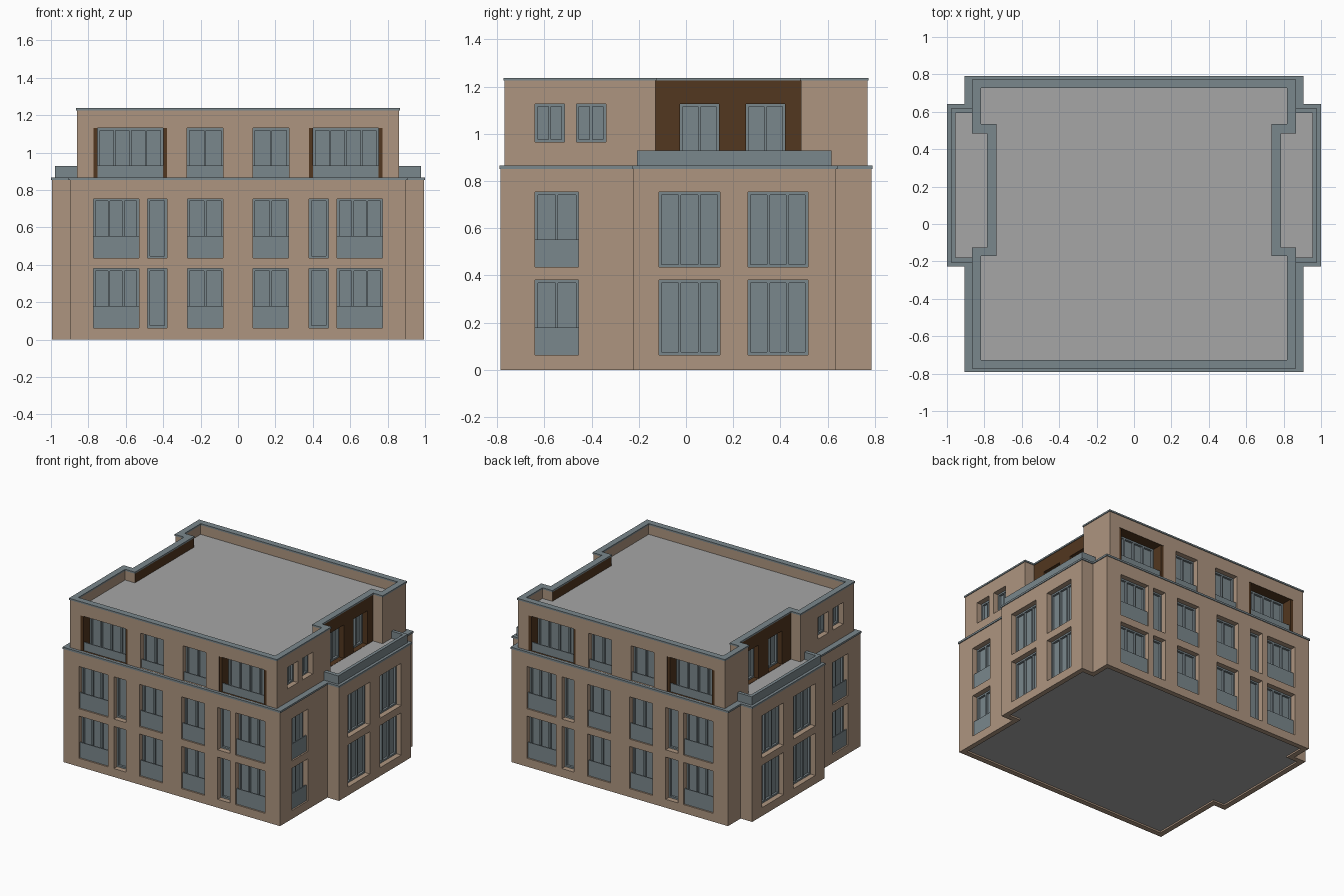
import bpy, bmesh
from mathutils import Vector

if "Cube" in bpy.data.objects:
    bpy.data.objects.remove(bpy.data.objects["Cube"])


def material(name, rgb):
    m = bpy.data.materials.new(name)
    m.diffuse_color = (*rgb, 1)
    m.use_nodes = True
    m.node_tree.nodes["Principled BSDF"].inputs["Base Color"].default_value = m.diffuse_color
    return m


TAN, SLATE, BROWN, GREY = 0, 1, 2, 3
MATS = [material("tan_render", (0.42, 0.30, 0.215)),
        material("slate_glazing", (0.195, 0.242, 0.262)),
        material("dark_timber", (0.085, 0.038, 0.014)),
        material("roof_grey", (0.38, 0.38, 0.38))]


def finish(name, bm):
    me = bpy.data.meshes.new(name)
    bm.to_mesh(me)
    bm.free()
    for m in MATS:
        me.materials.append(m)
    ob = bpy.data.objects.new(name, me)
    bpy.context.collection.objects.link(ob)
    return ob


def face(bm, pts, normal, mat):
    f = bm.faces.new([bm.verts.new(p) for p in pts])
    f.normal_update()
    if f.normal.dot(Vector(normal)) < 0:
        f.normal_flip()
    f.material_index = mat


def add_box(bm, a, b, mat):
    lo = [min(p, q) for p, q in zip(a, b)]
    hi = [max(p, q) for p, q in zip(a, b)]
    for v in bmesh.ops.create_cube(bm, size=1)["verts"]:
        v.co = [lo[i] if v.co[i] < 0 else hi[i] for i in range(3)]
        for f in v.link_faces:
            f.material_index = mat


def outline(x, y, bx, y0, y1):
    """Counter-clockwise plan with a bay (or notch) out to bx on both sides."""
    right = [(x, -y), (x, y0), (bx, y0), (bx, y1), (x, y1), (x, y)]
    return right + [(-px, py) for px, py in reversed(right)]


def edges(poly):
    return list(zip(poly, poly[1:] + poly[:1]))


def prism(name, poly, z0, z1, mat):
    bm = bmesh.new()
    for z, n in ((z0, -1), (z1, 1)):
        face(bm, [(*p, z) for p in poly], (0, 0, n), mat)
    for p, q in edges(poly):
        face(bm, [(*p, z0), (*q, z0), (*q, z1), (*p, z1)], (q[1] - p[1], p[0] - q[0], 0), mat)
    return finish(name, bm)


def ring(name, outer, inner, z0, z1, mat, notch_mat=None):
    bm = bmesh.new()
    for (p, q), (r, s) in zip(edges(outer), edges(inner)):
        n = Vector((q[1] - p[1], p[0] - q[0], 0))
        m = mat
        if notch_mat is not None and r[0] == s[0] and abs(r[0]) < 0.78:
            m = notch_mat
        face(bm, [(*p, z0), (*q, z0), (*q, z1), (*p, z1)], n, mat)
        face(bm, [(*r, z0), (*s, z0), (*s, z1), (*r, z1)], -n, m)
        for z, up in ((z0, -1), (z1, 1)):
            face(bm, [(*p, z), (*q, z), (*s, z), (*r, z)], (0, 0, up), mat)
    return finish(name, bm)


def walls(name, poly, z0, z1, front, side):
    """Wall faces with recessed windows. Opening: a0, a1, z0, z1, rail, bars, depth, timber."""
    bm, fr = bmesh.new(), bmesh.new()
    for p, q in edges(poly):
        along_x = p[1] == q[1]
        i = 0 if along_x else 1
        lo, hi = sorted((p[i], q[i]))
        n = Vector((q[1] - p[1], p[0] - q[0], 0)).normalized()
        u = Vector((1, 0, 0)) if along_x else Vector((0, 1, 0))
        base = Vector((0, p[1], 0)) if along_x else Vector((p[0], 0, 0))

        def P(a, d, z):
            return base + u * a - n * d + Vector((0, 0, z))

        ops = [o for o in (front if along_x else side) if o[0] > lo and o[1] < hi]
        wall_mat = BROWN if not along_x and abs(p[0]) < 0.8 else TAN
        aa = sorted({lo, hi, *[v for o in ops for v in o[:2]]})
        zz = sorted({z0, z1, *[v for o in ops for v in o[2:4]]})
        for a, b in zip(aa, aa[1:]):
            for c, d in zip(zz, zz[1:]):
                am, zm = (a + b) / 2, (c + d) / 2
                if not any(o[0] < am < o[1] and o[2] < zm < o[3] for o in ops):
                    face(bm, [P(a, 0, c), P(b, 0, c), P(b, 0, d), P(a, 0, d)], n, wall_mat)
        for a, b, c, d, rail, bars, dep, timber in ops:
            m = BROWN if timber else wall_mat
            # reveals and glass
            for e, s in ((a, 1), (b, -1)):
                face(bm, [P(e, 0, c), P(e, dep, c), P(e, dep, d), P(e, 0, d)], u * s, m)
            for e, s in ((c, 1), (d, -1)):
                face(bm, [P(a, 0, e), P(b, 0, e), P(b, dep, e), P(a, dep, e)], (0, 0, s), m)
            face(bm, [P(a, dep, c), P(b, dep, c), P(b, dep, d), P(a, dep, d)], n, SLATE)
            if timber:  # timber jamb linings
                for e, f in ((a, a + 0.022), (b - 0.022, b)):
                    add_box(fr, P(e, 0.004, c), P(f, dep, d), BROWN)
                a, b = a + 0.022, b - 0.022
            # frame, mullions and balustrade panel
            w, t = 0.012, dep - 0.016
            for k in range(bars + 2):
                e = a + (b - a - w) * k / (bars + 1)
                add_box(fr, P(e, t, c), P(e + w, dep, d), SLATE)
            for e in (c, d - w):
                add_box(fr, P(a, t, e), P(b, dep, e + w), SLATE)
            if rail:
                add_box(fr, P(a, 0.012, c), P(b, 0.02, rail), SLATE)
    finish(name, bm)
    finish(name + "_window_frames", fr)


def mirrored(ops):
    return ops + [(-o[1], -o[0], *o[2:]) for o in ops]


# Lower two storeys
D = 0.055
low_front, low_side = [], []
for z0, z1, rail in ((0.063, 0.38, 0.18), (0.435, 0.753, 0.553)):
    low_front += [(0.53, 0.773, z0, z1, rail, 2, D, False),
                  (0.38, 0.483, z0, z1, 0, 0, D, False),
                  (0.08, 0.27, z0, z1, rail, 1, D, False)]
    low_side += [(-0.64, -0.455, z0, z1, rail, 1, D, False),
                 (-0.115, 0.145, z0, z1, 0, 2, D, False),
                 (0.262, 0.517, z0, z1, 0, 2, D, False)]
lower = outline(0.899, 0.785, 0.995, -0.222, 0.635)
walls("lower_walls", lower, 0, 0.854, mirrored(low_front), low_side)

# Ground slab with wall rim
base_in = outline(0.86, 0.745, 0.955, -0.182, 0.595)
ring("wall_footing", outline(0.897, 0.783, 0.993, -0.22, 0.633), base_in, 0, 0.02, TAN)
prism("ground_slab", base_in, 0.012, 0.022, GREY)

# Cornice over lower storeys
prism("cornice", outline(0.905, 0.79, 1.0, -0.227, 0.641), 0.852, 0.866, SLATE)

# Set-back top storey
up_front = [(0.38, 0.773, 0.867, 1.13, 0.93, 3, 0.1, True),
            (0.08, 0.272, 0.867, 1.13, 0.93, 1, D, False)]
up_side = [(-0.64, -0.515, 0.965, 1.127, 0, 1, D, False),
           (-0.465, -0.34, 0.965, 1.127, 0, 1, D, False),
           (-0.025, 0.14, 0.876, 1.127, 0, 1, D, False),
           (0.255, 0.42, 0.876, 1.127, 0, 1, D, False)]
walls("top_storey_walls", outline(0.86, 0.768, 0.782, -0.13, 0.488), 0.86, 1.228,
      mirrored(up_front), up_side)

# Roof, parapet lining and coping
roof_in = outline(0.82, 0.728, 0.738, -0.17, 0.533)
prism("flat_roof", roof_in, 1.14, 1.155, GREY)
ring("parapet_lining", outline(0.85, 0.758, 0.772, -0.14, 0.498), roof_in,
     1.145, 1.226, TAN, BROWN)
ring("parapet_coping", outline(0.865, 0.773, 0.787, -0.125, 0.483),
     outline(0.818, 0.726, 0.736, -0.172, 0.535), 1.225, 1.237, SLATE)

# Side balconies on the bays
for s, side_name in ((1, "right"), (-1, "left")):
    bm = bmesh.new()
    add_box(bm, (s * 0.765, -0.19, 0.86), (s * 0.96, 0.605, 0.874), GREY)
    finish(side_name + "_balcony_floor", bm)
    bm = bmesh.new()
    add_box(bm, (s * 0.955, -0.207, 0.862), (s * 0.979, 0.617, 0.929), SLATE)
    add_box(bm, (s * 0.855, -0.207, 0.862), (s * 0.955, -0.178, 0.929), SLATE)
    add_box(bm, (s * 0.855, 0.593, 0.862), (s * 0.955, 0.617, 0.929), SLATE)
    finish(side_name + "_balcony_parapet", bm)
